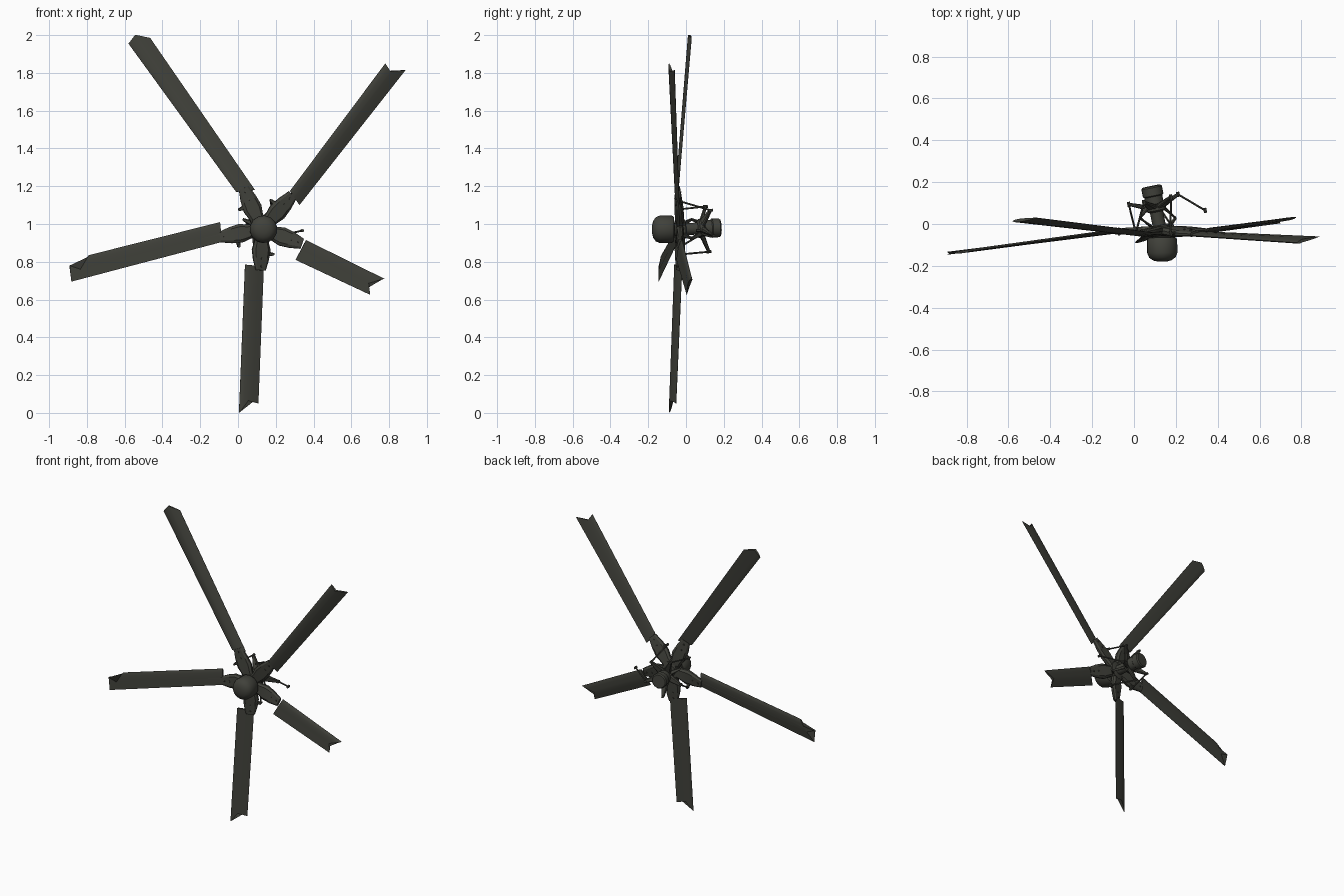
import bpy, bmesh, math
from mathutils import Vector as V

if "Cube" in bpy.data.objects:
    bpy.data.objects.remove(bpy.data.objects["Cube"])

mat = bpy.data.materials.new("dark_olive_grey")
mat.diffuse_color = (0.052, 0.053, 0.043, 1)
mat.use_nodes = True
mat.node_tree.nodes["Principled BSDF"].inputs["Base Color"].default_value = mat.diffuse_color


def make(name, verts, faces, angle=35):
    me = bpy.data.meshes.new(name)
    me.from_pydata([tuple(v) for v in verts], [], faces)
    bm = bmesh.new()
    bm.from_mesh(me)
    bmesh.ops.remove_doubles(bm, verts=bm.verts, dist=1e-5)
    bmesh.ops.recalc_face_normals(bm, faces=bm.faces)
    bm.to_mesh(me)
    bm.free()
    me.materials.append(mat)
    ob = bpy.data.objects.new(name, me)
    bpy.context.collection.objects.link(ob)
    bpy.context.view_layer.objects.active = ob
    ob.select_set(True)
    bpy.ops.object.shade_smooth_by_angle(angle=math.radians(angle))
    ob.select_set(False)
    return ob


def loft(name, rings, angle=35):
    """Skin a list of equal-length closed rings and cap both ends."""
    n = len(rings[0])
    verts = [p for r in rings for p in r]
    faces = [(i*n+j, i*n+(j+1) % n, (i+1)*n+(j+1) % n, (i+1)*n+j)
             for i in range(len(rings)-1) for j in range(n)]
    faces += [tuple(range(n))[::-1], tuple(range((len(rings)-1)*n, len(rings)*n))]
    return make(name, verts, faces, angle)


def turned(name, origin, axis, profile, n=14):
    """Lathe (distance, radius) pairs around an axis."""
    a = axis.normalized()
    s = a.cross(V((0.3, 0.2, 1))).normalized()
    t = a.cross(s)
    return loft(name, [[origin + a*d + (s*math.cos(k*math.tau/n) + t*math.sin(k*math.tau/n))*r
                        for k in range(n)] for d, r in profile])


def rod(name, p, q, r, n=6):
    return turned(name, p, q-p, [(0, r), ((q-p).length, r)], n)


def bar(name, stations, normal0, normal1):
    """Chamfered flat bar: stations are (centre, half width, half thickness)."""
    d = (stations[-1][0]-stations[0][0]).normalized()
    rings = []
    for i, (c, w, h) in enumerate(stations):
        nrm = normal0.lerp(normal1, i/(len(stations)-1))
        nrm = (nrm - d*nrm.dot(d)).normalized()
        s = d.cross(nrm)
        rings.append([c + s*w*a + nrm*h*b for a, b in
                      ((-1, -.4), (-.7, -1), (.7, -1), (1, -.4), (1, .4), (.7, 1), (-.7, 1), (-1, .4))])
    return loft(name, rings, 25)


def blade(name, r0, r1, tips):
    """Thin aerofoil from a root chord to a broken tip edge of (u, point)."""
    us = sorted({u for u, _ in tips} | {.08, .22, .45, .7})

    def tip(u):
        for (a, p), (b, q) in zip(tips, tips[1:]):
            if a <= u <= b:
                return V(p).lerp(V(q), (u-a)/(b-a))
    r0, r1 = V(r0), V(r1)
    t0, t1 = V(tips[0][1]), V(tips[-1][1])
    rings = []
    for row in range(2):
        chord = (r1-r0) if row == 0 else (t1-t0)
        nrm = chord.cross(t0+t1-r0-r1).normalized()
        up, low = [], []
        for u in us:
            p = tip(u) if row else r0.lerp(r1, u)
            h = .0085*math.sqrt(u)*(1-u)*2.6 + .0008
            up.append(p + nrm*h)
            low.append(p - nrm*h*.6)
        rings.append(up + low[::-1])
    return loft(name, rings, 50)


HUB = V((.125, -.03, .972))
AXIS = V((-.06, .3, .012)).normalized()

# Five blades: root chord, broken tip outline, grip end
blades = [
    ("upper_left", (-.01, -.05, 1.17), (.09, -.04, 1.18),
     [(0, (-.58, .014, 1.955)), (.35, (-.545, .02, 2.0)), (1, (-.465, .03, 1.985))], (.03, -.045, 1.19)),
    ("upper_right", (.275, -.055, 1.175), (.325, -.035, 1.10),
     [(0, (.78, -.09, 1.85)), (.4, (.805, -.078, 1.81)), (1, (.887, -.06, 1.815))], (.29, -.045, 1.155)),
    ("lower_right", (.36, -.02, .915), (.305, -.05, .81),
     [(0, (.775, .032, .71)), (.55, (.69, .018, .685)), (1, (.70, .004, .625))], (.34, -.035, .895)),
    ("left", (-.095, -.03, 1.01), (-.085, -.045, .905),
     [(0, (-.79, -.13, .835)), (.58, (-.835, -.136, .76)), (.63, (-.892, -.14, .78)),
      (1, (-.882, -.145, .695))], (-.095, -.037, .93)),
    ("lower", (.037, -.062, .785), (.137, -.02, .775),
     [(0, (.005, -.09, .0)), (.45, (.053, -.075, .065)), (1, (.108, -.052, .05))], (.12, -.035, .755)),
]
for i, (nm, r0, r1, tips, end) in enumerate(blades):
    blade(nm + "_blade", r0, r1, tips)
    end = V(end)
    nrm = (V(r1)-V(r0)).cross(V(tips[0][1])-V(r0)).normalized()
    if nrm.dot(AXIS) < 0:
        nrm = -nrm
    # grip joining the blade to the hub
    L = (end-HUB).length
    d = (end-HUB)/L
    bar(nm + "_grip", [(HUB + d*L*f, w, h) for f, w, h in
                       ((0, .035, .02), (.3, .038, .02), (.5, .05, .018), (.75, .043, .014), (1, .028, .01))],
        AXIS, nrm)
    for f in (.72, .9):
        c = HUB + d*L*f
        rod(nm + "_bolt", c - nrm*.018, c + nrm*.018, .006)
    # swashplate arm, pitch link and pitch horn
    c = HUB + AXIS*.125
    out = (d - AXIS*d.dot(AXIS)).normalized()
    arm_end = c + out*.125 + AXIS*.025
    bar(nm + "_swash_arm", [(c - AXIS*.03, .03, .012), (c + out*.06, .022, .01), (arm_end, .009, .007)],
        AXIS, AXIS)
    side = d.cross(AXIS).normalized()
    horn = HUB + d*L*.6 + side*.065 + AXIS*.005
    if nm == "lower_right":      # broken link hanging loose
        horn = V((.34, .065, .965))
    else:
        bar(nm + "_pitch_horn", [(HUB + d*L*.6, .02, .008), (horn, .008, .006)], AXIS, AXIS)
    rod(nm + "_pitch_link", arm_end, horn, .005)
    for p in (arm_end, horn):
        rod(nm + "_link_end", p - AXIS*.012, p + AXIS*.012, .008)

# Mast, hub and rear collar along the tilted axis
turned("mast", HUB - AXIS*.06, AXIS, [(0, .032), (.25, .032)])
turned("hub_plate", HUB, AXIS, [(-.025, .04), (-.018, .062), (.018, .062), (.025, .04)], 10)
turned("swash_ring", HUB + AXIS*.09, AXIS, [(0, .035), (.008, .05), (.03, .05), (.036, .035)])
turned("rear_collar", HUB + AXIS*.125, AXIS,
       [(0, .035), (.004, .044), (.04, .044), (.045, .051), (.083, .051), (.09, .044)], 12)

# Domed front cap
turned("front_cap", V((.135, -.12, .972)), V((.02, -1, 0)),
       [(-.06, .03), (-.055, .066), (-.045, .073), (.018, .073), (.04, .064), (.054, .044), (.06, .02)], 14)

# Scissor links between hub and swashplate
for s in (-1, 1):
    a = HUB + V((.045*s, .02, -.03*s))
    b = HUB + AXIS*.06 + V((.085*s, 0, -.05*s))
    e = HUB + AXIS*.11 + V((.04*s, 0, -.03*s))
    bar("scissor_upper", [(a, .014, .005), (b, .007, .005)], AXIS, AXIS + V((0, 0, .5)))
    bar("scissor_lower", [(b, .007, .005), (e, .014, .005)], AXIS, AXIS + V((0, 0, .5)))
